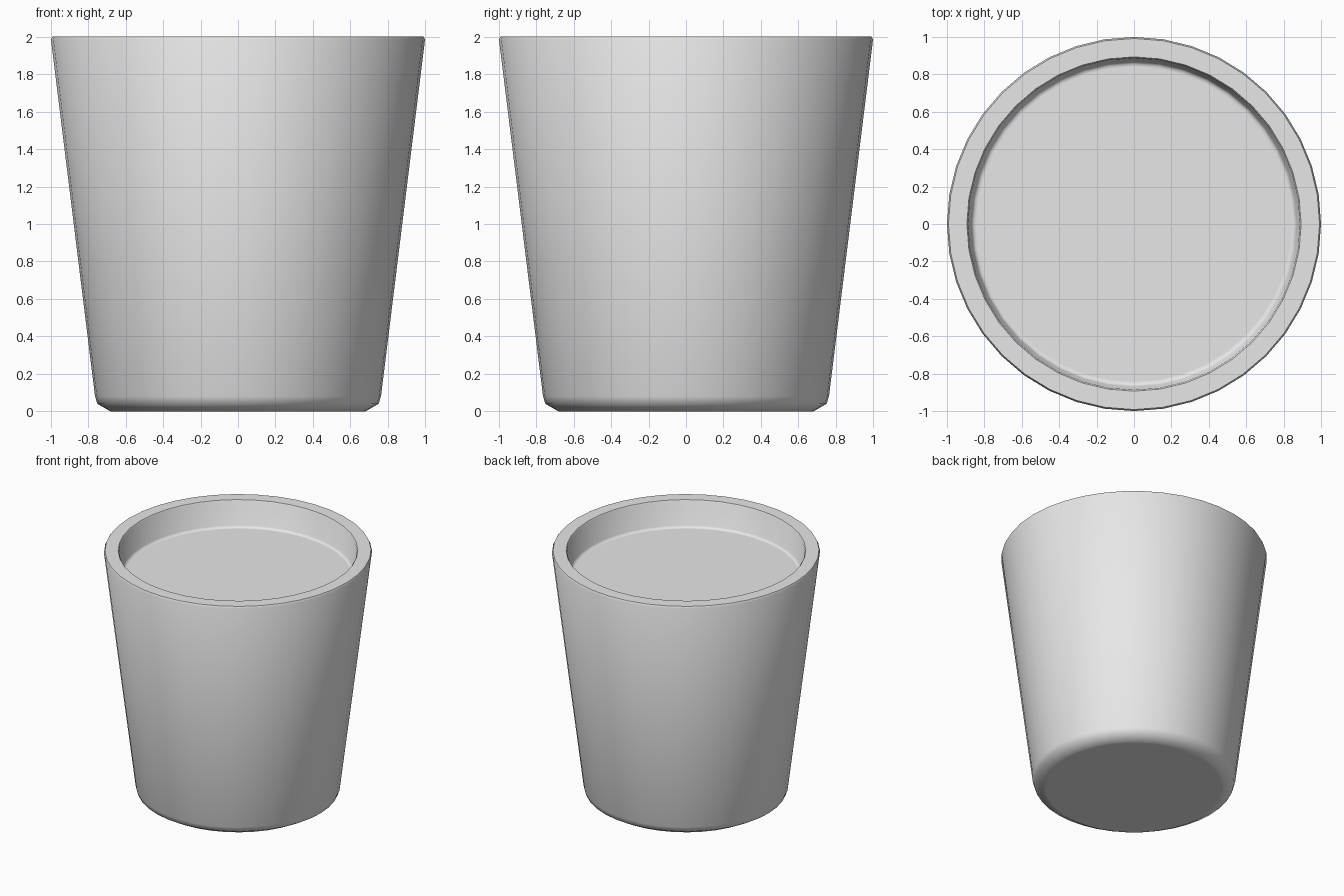
import bpy
import bmesh
from math import cos, sin, pi, radians

SEGMENTS = 40

cube = bpy.data.objects.get("Cube")
if cube:
    bpy.data.objects.remove(cube, do_unlink=True)

# Plain grey material
grey = bpy.data.materials.new("grey")
grey.use_nodes = True
colour = (0.8, 0.8, 0.8, 1)
grey.diffuse_color = colour
grey.node_tree.nodes["Principled BSDF"].inputs["Base Color"].default_value = colour


def lathe(name, profile, material):
    """Spin (radius, height) points about z and cap both ends."""
    bm = bmesh.new()
    rings = []
    for r, z in profile:
        angles = [2 * pi * i / SEGMENTS for i in range(SEGMENTS)]
        rings.append([bm.verts.new((r * cos(a), r * sin(a), z)) for a in angles])
    for low, high in zip(rings, rings[1:]):
        for i in range(SEGMENTS):
            j = (i + 1) % SEGMENTS
            bm.faces.new((low[i], low[j], high[j], high[i]))
    bm.faces.new(rings[0][::-1])
    bm.faces.new(rings[-1])
    mesh = bpy.data.meshes.new(name)
    bm.to_mesh(mesh)
    bm.free()
    mesh.materials.append(material)
    obj = bpy.data.objects.new(name, mesh)
    bpy.context.collection.objects.link(obj)
    bpy.ops.object.select_all(action='DESELECT')
    obj.select_set(True)
    bpy.context.view_layer.objects.active = obj
    bpy.ops.object.shade_smooth_by_angle(angle=radians(50))
    return obj


# Tapered pot: rounded foot, outer wall, thick rim, shallow recess and its floor
lathe("pot", [
    (0.66, 0), (0.68, 0), (0.75, 0.04), (0.763, 0.08),
    (0.998, 1.985), (0.99, 2), (0.98, 2),
    (0.9, 2), (0.892, 2), (0.885, 1.99),
    (0.868, 1.8), (0.855, 1.785), (0.84, 1.785),
], grey)
